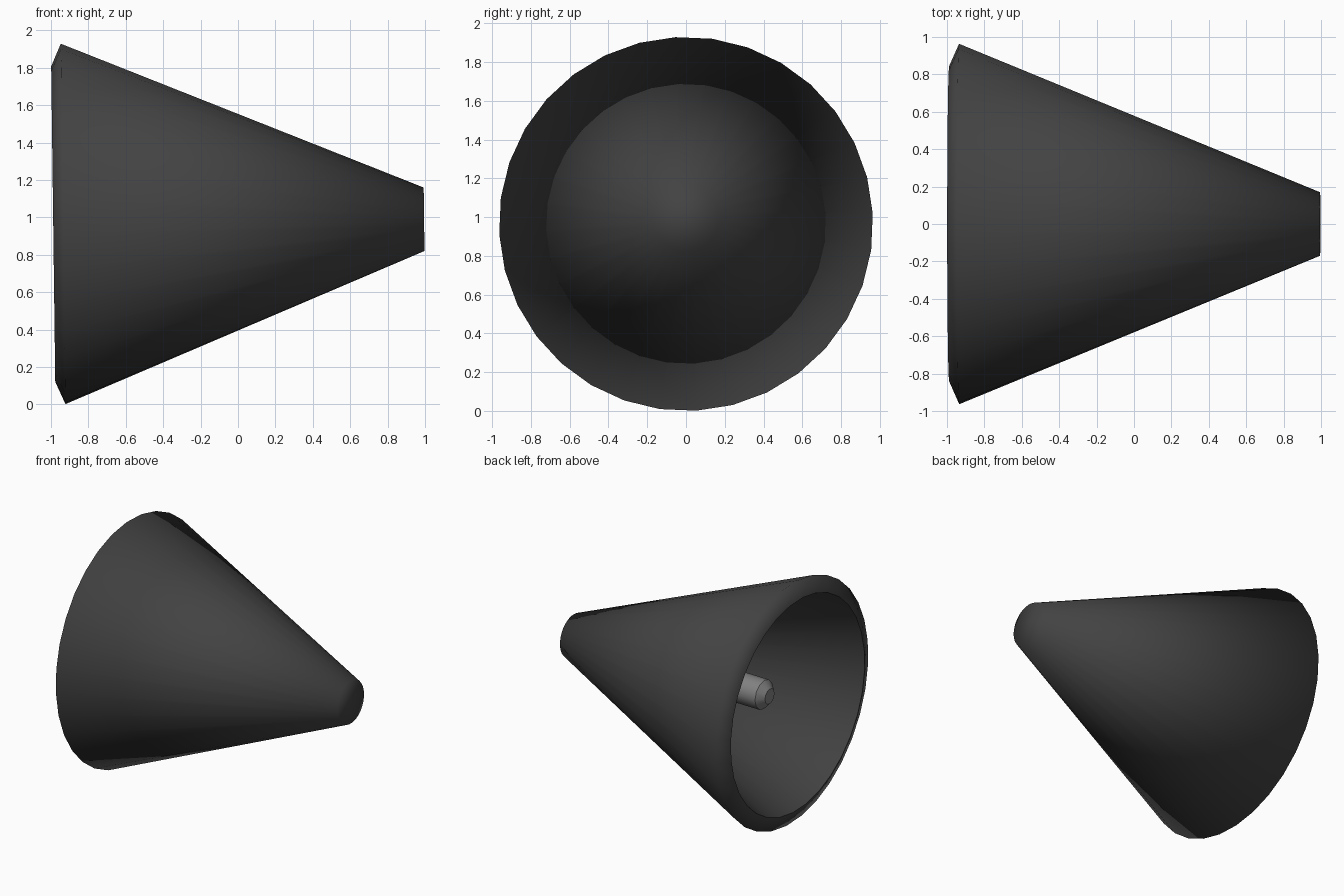
import bpy, bmesh, math
from mathutils import Matrix, Vector

if "Cube" in bpy.data.objects:
    bpy.data.objects.remove(bpy.data.objects["Cube"])

# Slightly nose-up axis shared by every part
TILT = math.radians(-0.74)
FRAME = Matrix.Translation((0, 0, 0.977)) @ Matrix.Rotation(TILT, 4, 'Y')


def material(name, value):
    m = bpy.data.materials.new(name)
    m.diffuse_color = (value, value, value, 1)
    m.use_nodes = True
    m.node_tree.nodes["Principled BSDF"].inputs["Base Color"].default_value = m.diffuse_color
    return m


def lathe(name, profile, sides, offset, mat, flip=False, cap_start=False, cap_end=False):
    """Turn a list of (x, radius) points around the x axis."""
    bm = bmesh.new()
    rings = []
    for x, r in profile:
        ring = []
        for i in range(sides):
            a = offset + math.tau * i / sides
            ring.append(bm.verts.new(FRAME @ Vector((x, r * math.cos(a), r * math.sin(a)))))
        rings.append(ring)
    for a, b in zip(rings, rings[1:]):
        for i in range(sides):
            j = (i + 1) % sides
            bm.faces.new((a[i], a[j], b[j], b[i]))
    if cap_start:
        bm.faces.new(rings[0][::-1])
    if cap_end:
        bm.faces.new(rings[-1])
    if flip:
        bmesh.ops.reverse_faces(bm, faces=bm.faces[:])
    for f in bm.faces:
        f.smooth = True
    me = bpy.data.meshes.new(name)
    bm.to_mesh(me)
    bm.free()
    me.materials.append(mat)
    ob = bpy.data.objects.new(name, me)
    bpy.context.collection.objects.link(ob)
    return ob


dark = material("dark_grey", 0.055)
light = material("mid_grey", 0.22)
turn = math.radians(3.2)

# Outer cone with rolled rim and closed narrow end
lathe("outer_cone", [(-0.988, 0.845), (-0.935, 0.965), (0.995, 0.17)],
      32, turn, dark, cap_end=True)

# Hollow inside of the cone
lathe("inner_wall", [(-0.988, 0.845), (0.75, 0.14)], 32, turn, dark,
      flip=True, cap_end=True)

# Central rod with a chamfered tip
rod = lathe("center_rod", [(-0.74, 0.06), (-0.69, 0.115), (0.76, 0.115)],
            12, 0, light, cap_start=True, cap_end=True)
bpy.context.view_layer.objects.active = rod
rod.select_set(True)
bpy.ops.object.shade_smooth_by_angle(angle=math.radians(35))
